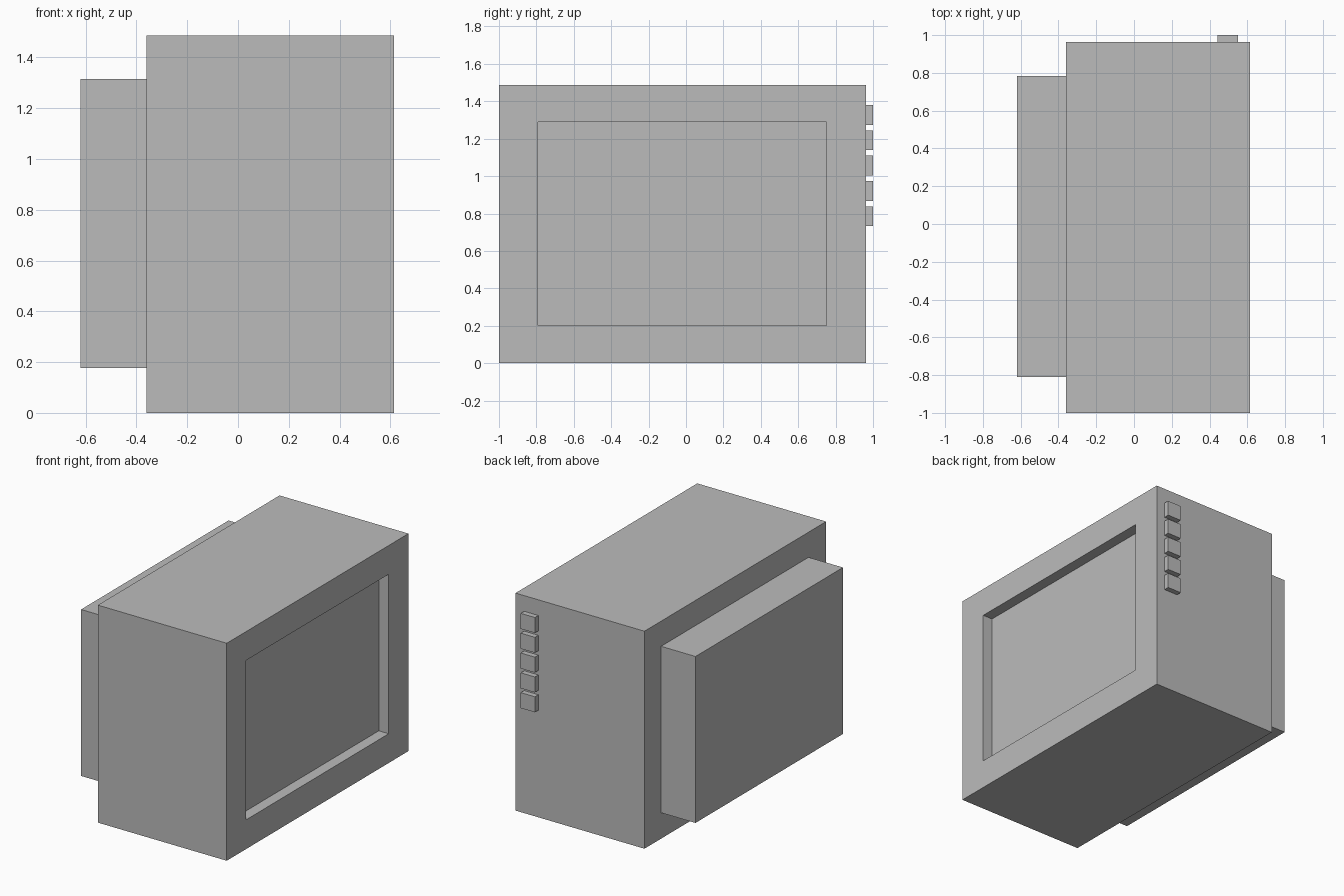
import bpy, bmesh

if "Cube" in bpy.data.objects:
    bpy.data.objects.remove(bpy.data.objects["Cube"])

grey = bpy.data.materials.new("plain grey")
grey.diffuse_color = (0.5, 0.5, 0.5, 1)
grey.use_nodes = True
grey.node_tree.nodes["Principled BSDF"].inputs["Base Color"].default_value = grey.diffuse_color


def box(name, lo, hi, edit=None):
    """Axis-aligned box between two corners, with an optional bmesh edit."""
    bm = bmesh.new()
    bmesh.ops.create_cube(bm, size=1)
    for v in bm.verts:
        v.co = [(a + b) / 2 + c * (b - a) for a, b, c in zip(lo, hi, v.co)]
    if edit:
        edit(bm)
    bmesh.ops.recalc_face_normals(bm, faces=bm.faces)
    mesh = bpy.data.meshes.new(name)
    bm.to_mesh(mesh)
    bm.free()
    mesh.materials.append(grey)
    obj = bpy.data.objects.new(name, mesh)
    bpy.context.collection.objects.link(obj)
    return obj


def recess_screen(bm):
    """Inset the +x face as a bezel and sink the screen behind it."""
    bm.normal_update()
    face = max(bm.faces, key=lambda f: f.normal.x)
    bmesh.ops.inset_region(bm, faces=[face], thickness=0.2, use_even_offset=True)
    for v in face.verts:
        v.co.y = 0.75 if v.co.y > 0 else -0.79
        v.co.z = 1.29 if v.co.z > 0.7 else 0.20
    new = bmesh.ops.extrude_discrete_faces(bm, faces=[face])["faces"][0]
    for v in new.verts:
        v.co.x -= 0.075


# Cabinet with sunken screen
box("cabinet", (-0.36, -1, 0), (0.615, 0.963, 1.487), recess_screen)

# Housing behind the cabinet
box("rear_housing", (-0.62, -0.81, 0.177), (-0.36, 0.783, 1.315))

# Column of buttons on the side
for i in range(5):
    z = 0.732 + i * 0.1355
    box(f"button_{i + 1}", (0.443, 0.963, z), (0.55, 1.0, z + 0.106))
